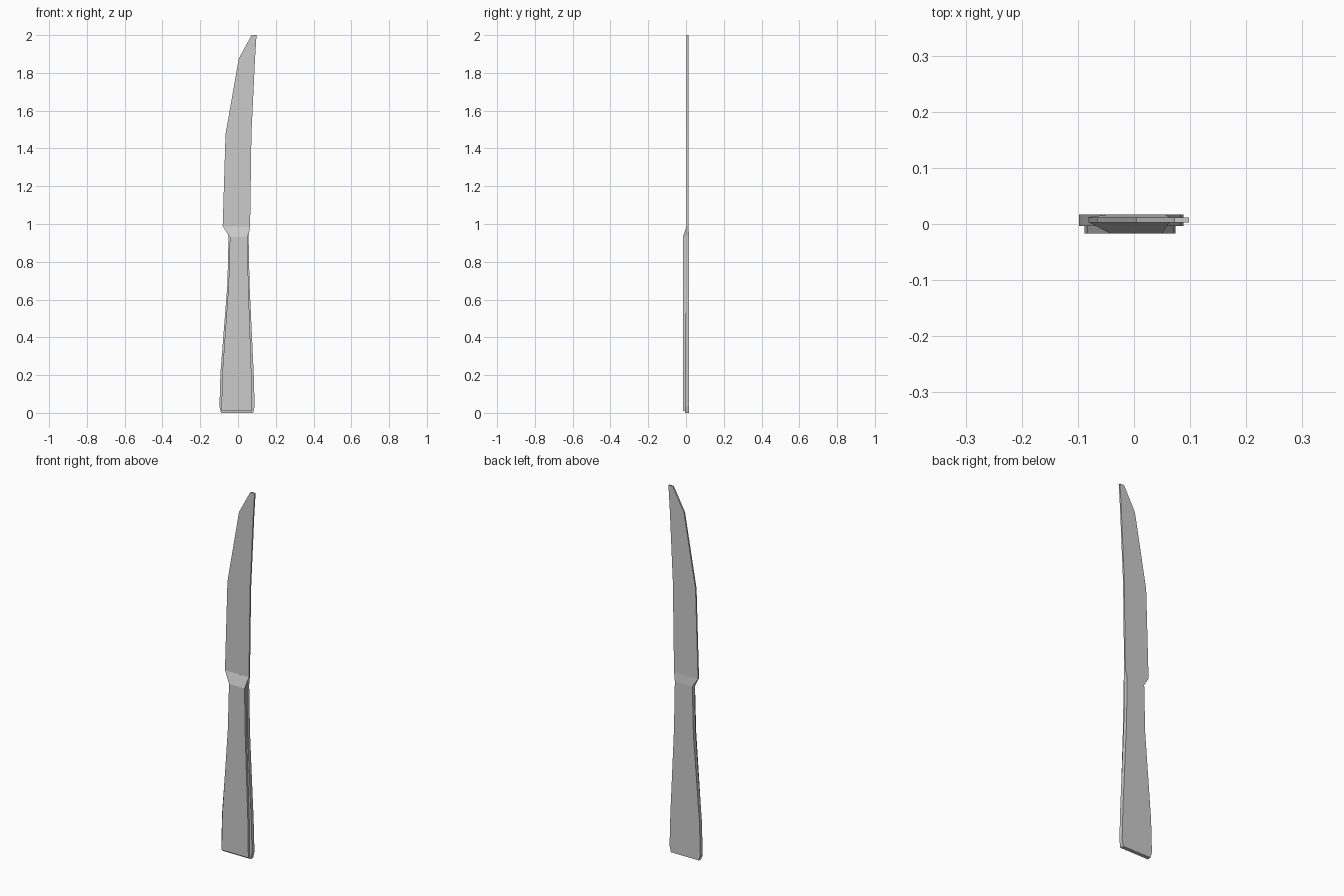
import bpy
import bmesh

if "Cube" in bpy.data.objects:
    bpy.data.objects.remove(bpy.data.objects["Cube"])


def loft(name, stations):
    """Join rectangular sections (z, x_left, x_right, y_front, y_back) from bottom to top."""
    bm = bmesh.new()
    rings = []
    for z, xl, xr, yf, yb in stations:
        corners = ((xl, yf), (xr, yf), (xr, yb), (xl, yb))
        rings.append([bm.verts.new((x, y, z)) for x, y in corners])
    for low, high in zip(rings, rings[1:]):
        for i in range(4):
            j = (i + 1) % 4
            bm.faces.new((low[i], low[j], high[j], high[i]))
    bm.faces.new(rings[0][::-1])
    bm.faces.new(rings[-1])
    bmesh.ops.recalc_face_normals(bm, faces=bm.faces)
    mesh = bpy.data.meshes.new(name)
    bm.to_mesh(mesh)
    bm.free()
    obj = bpy.data.objects.new(name, mesh)
    bpy.context.collection.objects.link(obj)
    return obj


BLADE_F, BLADE_B = 0.003, 0.012     # blade front and back planes
BODY_F, BODY_B = -0.004, 0.0165     # wide rear slab of the handle
PANEL_F = -0.0165                   # narrower raised front panel

# Blade with straight spine and angled cutting edge
blade_outline = [
    (0.988, -0.081, 0.064),
    (1.475, -0.066, 0.071),
    (1.875, 0.004, 0.090),
    (2.0, 0.072, 0.098),
]
loft("blade", [(z, l, r, BLADE_F, BLADE_B) for z, l, r in blade_outline])

# Rear slab of the handle, flaring down to the butt and thinning into the blade
body_outline = [
    (0.0, -0.090, 0.080),
    (0.035, -0.098, 0.088),
    (0.21, -0.093, 0.083),
    (0.68, -0.056, 0.061),
    (0.94, -0.050, 0.056),
]
loft("handle_body", [(z, l, r, BODY_F, BODY_B) for z, l, r in body_outline]
     + [(0.988, -0.081, 0.064, BLADE_F, BLADE_B)])

# Raised front panel, ending in a sloped shoulder against the blade
panel_outline = [
    (0.010, -0.088, 0.074),
    (0.21, -0.083, 0.071),
    (0.68, -0.050, 0.055),
    (0.93, -0.043, 0.051),
]
loft("handle_panel", [(z, l, r, PANEL_F, 0.0) for z, l, r in panel_outline]
     + [(0.987, -0.080, 0.063, BLADE_F - 0.0003, 0.006)])
